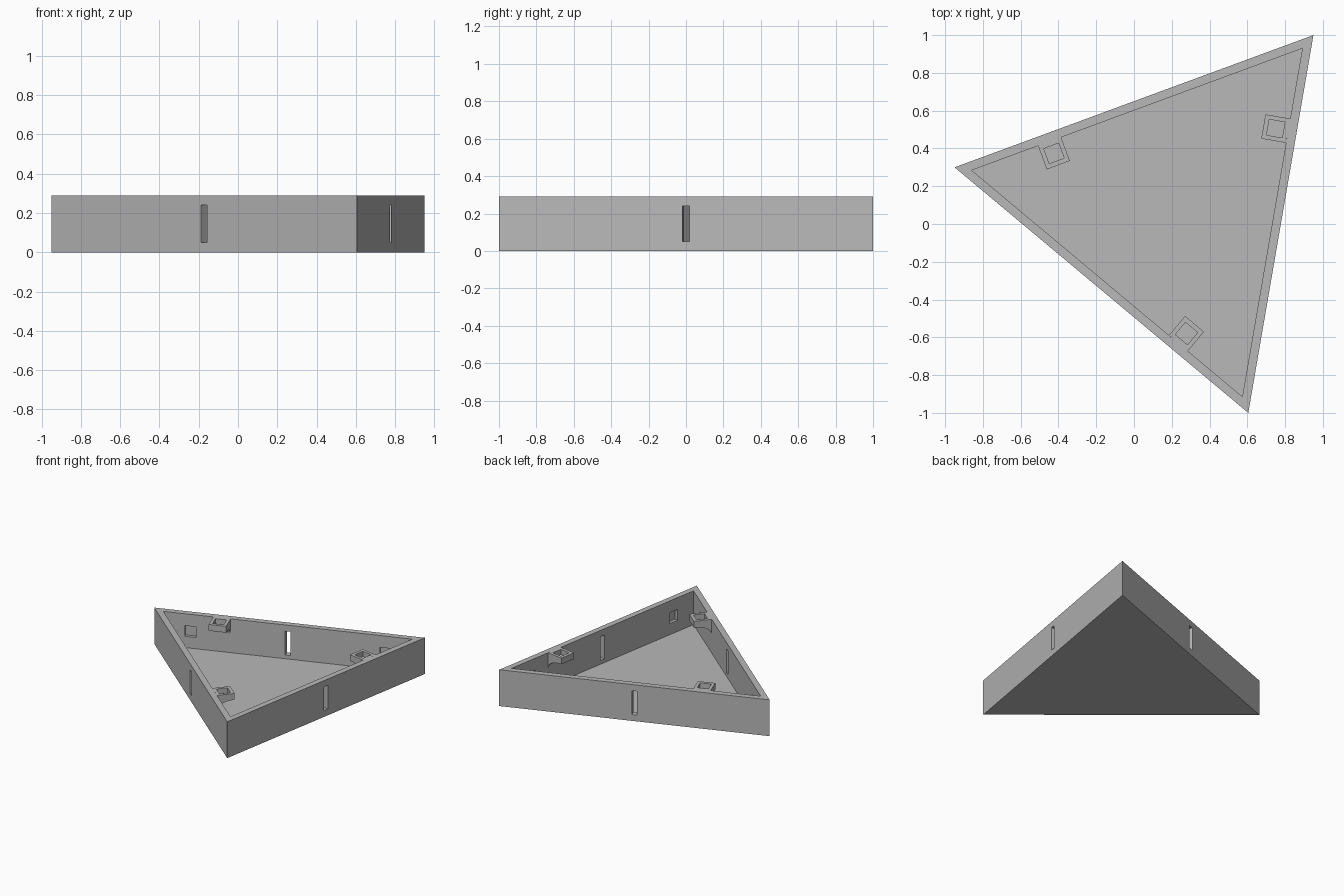
import bpy, bmesh, math
from mathutils import Matrix, Vector

old = bpy.data.objects.get("Cube")
if old:
    bpy.data.objects.remove(old, do_unlink=True)

grey = bpy.data.materials.new("plain grey")
grey.use_nodes = True
grey.diffuse_color = (0.48, 0.48, 0.48, 1)
grey.node_tree.nodes["Principled BSDF"].inputs["Base Color"].default_value = (0.48, 0.48, 0.48, 1)

HEIGHT, FLOOR, WALL = 0.29, 0.02, 0.046
ARM, ARM_FRONT, ARM_ROOT = 0.133, 0.05, 0.12
CORNERS = [Vector((0.95, 1.0)), Vector((-0.95, 0.30)), Vector((0.605, -1.0))]
CENTRE = sum(CORNERS, Vector((0, 0))) / 3


def prism(name, outline, sweep, matrix=Matrix()):
    """Sweep a closed 3D outline along a vector."""
    bm = bmesh.new()
    face = bm.faces.new([bm.verts.new(p) for p in outline])
    swept = bmesh.ops.extrude_face_region(bm, geom=[face])["geom"]
    bmesh.ops.translate(bm, vec=sweep, verts=[v for v in swept if isinstance(v, bmesh.types.BMVert)])
    bmesh.ops.recalc_face_normals(bm, faces=bm.faces)
    bm.transform(matrix)
    mesh = bpy.data.meshes.new(name)
    bm.to_mesh(mesh)
    bm.free()
    mesh.materials.append(grey)
    obj = bpy.data.objects.new(name, mesh)
    bpy.context.collection.objects.link(obj)
    return obj


def box(name, x, y, z, matrix):
    """Box from (low, high) pairs in a wall's own frame."""
    outline = [(x[0], y[0], z[0]), (x[1], y[0], z[0]), (x[1], y[1], z[0]), (x[0], y[1], z[0])]
    return prism(name, outline, (0, 0, z[1] - z[0]), matrix)


def cut(target, cutter):
    """Subtract the cutter, bake the result and drop the cutter."""
    mod = target.modifiers.new("cut", "BOOLEAN")
    mod.operation, mod.solver, mod.object = "DIFFERENCE", "EXACT", cutter
    graph = bpy.context.evaluated_depsgraph_get()
    mesh = bpy.data.meshes.new_from_object(target.evaluated_get(graph))
    target.modifiers.clear()
    target.data = mesh
    bpy.data.objects.remove(cutter, do_unlink=True)


# Triangular tray with a hollow inside
tray = prism("tray", [(*c, 0) for c in CORNERS], (0, 0, HEIGHT))
inner = [c + (CENTRE - c).normalized() * WALL * 2 for c in CORNERS]
cut(tray, prism("hollow", [(*c, FLOOR) for c in inner], (0, 0, HEIGHT)))

for i, start in enumerate(CORNERS):
    # Wall frame: x along the wall, y inward, z up
    end = CORNERS[(i + 1) % 3]
    along = (end - start).normalized()
    middle = (start + end) / 2
    frame = Matrix.Translation((*middle, 0)) @ Matrix.Rotation(math.atan2(along.y, along.x), 4, "Z")

    # Upright slot through the wall
    cut(tray, box("slot", (-0.02, 0.02), (-0.05, 0.1), (0.05, 0.24), frame))

    # Shallow square pockets near both ends of the inner face
    for x in (-0.73, 0.73):
        cut(tray, box("pocket", (x - 0.042, x + 0.042), (WALL - 0.025, WALL + 0.03), (0.11, 0.195), frame))

    # Bracket flush with the rim, curved below, with a square socket
    left, right = 0.493 - 0.065, 0.493 + 0.065
    profile = [(left, WALL, HEIGHT), (left, WALL + ARM, HEIGHT)]
    for k in range(13):
        a = math.pi / 2 * k / 12
        profile.append((left, WALL + ARM * (1 - math.sin(a)),
                        HEIGHT - ARM_ROOT + (ARM_ROOT - ARM_FRONT) * math.cos(a)))
    bracket = prism(f"bracket_{i + 1}", profile, (right - left, 0, 0), frame)
    mid = WALL + ARM / 2
    cut(bracket, box("socket", (left + 0.023, right - 0.023), (mid - 0.042, mid + 0.042),
                     (HEIGHT - 0.04, HEIGHT + 0.05), frame))
